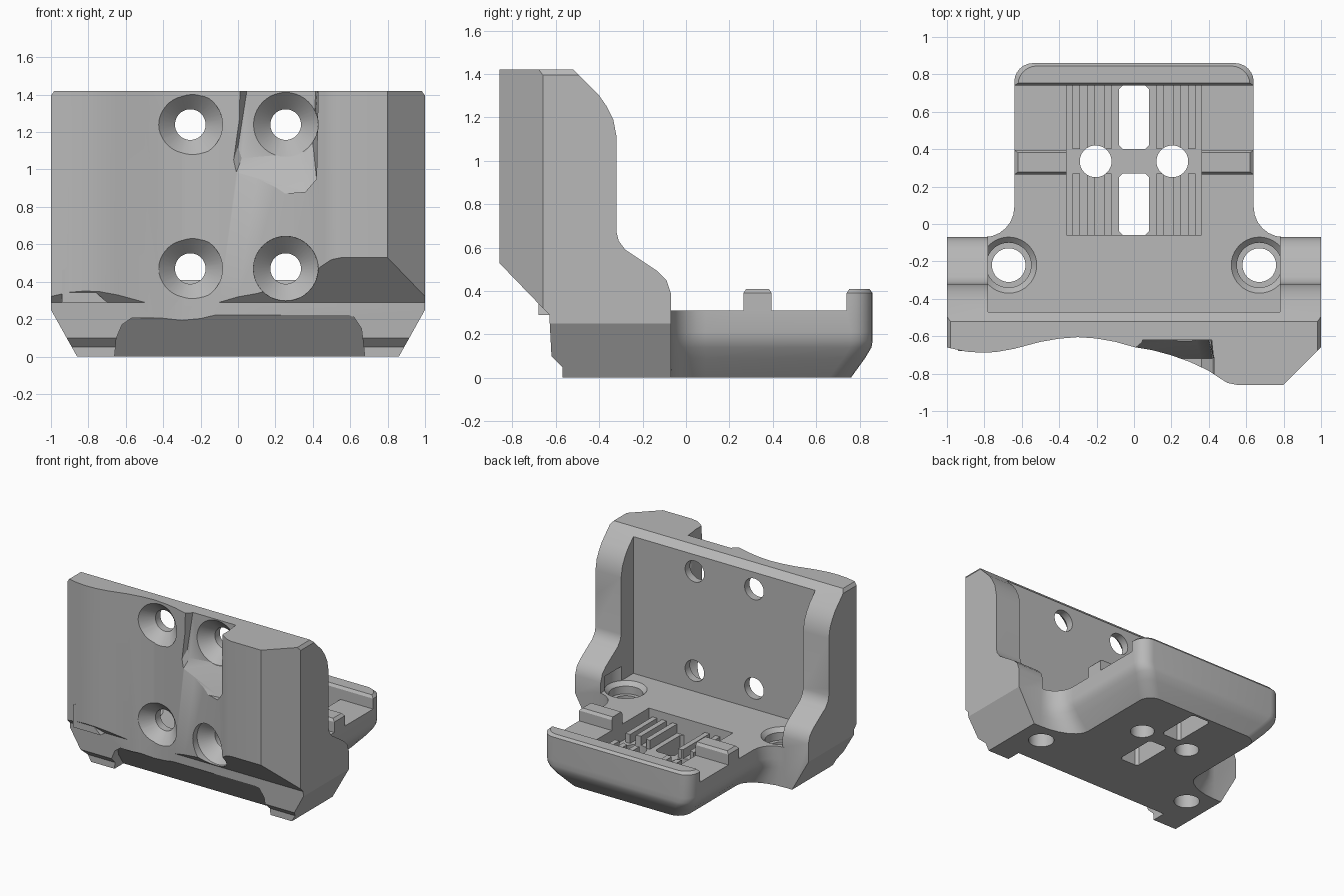
import bpy, bmesh
from math import sin, cos, pi, radians

cube = bpy.data.objects.get("Cube")
if cube:
    bpy.data.objects.remove(cube)

grey = bpy.data.materials.new("matte_grey")
grey.use_nodes = True
grey.diffuse_color = (0.48, 0.48, 0.48, 1)
grey.node_tree.nodes["Principled BSDF"].inputs["Base Color"].default_value = (0.48, 0.48, 0.48, 1)


def loft(name, rings):
    """Closed solid through rings with equal point counts."""
    bm = bmesh.new()
    rows = [[bm.verts.new(p) for p in ring] for ring in rings]
    n = len(rows[0])
    for low, high in zip(rows, rows[1:]):
        for i in range(n):
            j = (i + 1) % n
            bm.faces.new((low[i], low[j], high[j], high[i]))
    bm.faces.new(rows[0])
    bm.faces.new(rows[-1])
    bmesh.ops.recalc_face_normals(bm, faces=bm.faces)
    mesh = bpy.data.meshes.new(name)
    bm.to_mesh(mesh)
    bm.free()
    mesh.materials.append(grey)
    obj = bpy.data.objects.new(name, mesh)
    bpy.context.collection.objects.link(obj)
    return obj


def prism(name, pts, axis, a, b):
    """Extrude a flat outline along one axis from a to b."""
    def place(p, t):
        return {"x": (t, *p), "y": (p[0], t, p[1]), "z": (*p, t)}[axis]
    return loft(name, [[place(p, t) for p in pts] for t in (a, b)])


def box(name, x0, x1, y0, y1, z0, z1):
    return prism(name, [(x0, y0), (x1, y0), (x1, y1), (x0, y1)], "z", z0, z1)


def turned(name, u, v, axis, steps, n=40):
    """Round solid from (position, radius) steps along y or z."""
    rings = []
    for t, r in steps:
        ring = [(u + r * cos(2 * pi * i / n), v + r * sin(2 * pi * i / n)) for i in range(n)]
        rings.append([(p, t, q) if axis == "y" else (p, q, t) for p, q in ring])
    return loft(name, rings)


def combine(target, tool, operation="DIFFERENCE"):
    mod = target.modifiers.new("join", "BOOLEAN")
    mod.operation = operation
    mod.solver = "EXACT"
    mod.object = tool
    bpy.context.view_layer.objects.active = target
    bpy.ops.object.modifier_apply(modifier=mod.name)
    bpy.data.objects.remove(tool)


# Upright body: side profile trimmed by a wavy plan and a chamfered front outline
side = [(-0.9, 1.42), (-0.52, 1.42), (-0.40, 1.30), (-0.365, 1.25), (-0.335, 1.19), (-0.32, 1.11),
        (-0.32, 0.67), (-0.31, 0.63), (-0.28, 0.59), (-0.13, 0.49), (-0.09, 0.45), (-0.07, 0.39),
        (-0.07, 0), (-0.57, 0), (-0.57, 0.05), (-0.62, 0.10), (-0.63, 0.29), (-0.9, 0.57)]
body = prism("bracket", side, "x", -1.1, 1.1)
plan = [(-1, 0.2), (-1, -0.66), (-0.9, -0.682), (-0.82, -0.688), (-0.74, -0.685), (-0.64, -0.667),
        (-0.5, -0.63), (-0.4, -0.613), (-0.3, -0.605), (-0.2, -0.612), (-0.1, -0.63), (0, -0.658),
        (0.1, -0.675), (0.2, -0.702), (0.3, -0.738), (0.4, -0.785), (0.46, -0.825), (0.5, -0.85),
        (0.55, -0.86), (0.8, -0.86), (1, -0.66), (1, 0.2)]
combine(body, prism("plan_trim", plan, "z", -0.2, 1.6), "INTERSECT")
half = [(0.855, -0.01), (1, 0.25), (1, 1.395), (0.975, 1.43)]
front = half + [(-x, z) for x, z in reversed(half)]
combine(body, prism("front_trim", front, "y", -1.2, 0.3), "INTERSECT")

# Small boss on the lower front corner
boss = [(-0.94, 0.29), (-0.70, 0.29), (-0.78, 0.36), (-0.78, 0.47), (-0.83, 0.50), (-0.89, 0.49), (-0.94, 0.46)]
combine(body, prism("boss", boss, "y", -0.68, -0.55), "UNION")


# Rear shelf: rounded tray lofted upward, flared into the body
def shelf_ring(w, back, z, r=0.1):
    right = [(0.80, -0.2), (0.80, -0.07)]
    for i in range(1, 7):
        a = pi / 2 * i / 6
        right.append((0.80 - (0.80 - w) * sin(a), 0.09 - 0.16 * cos(a)))
    for i in range(7):
        a = pi / 2 * i / 6
        right.append((w - r + r * cos(a), back - r + r * sin(a)))
    return [(x, y, z) for x, y in right + [(-x, y) for x, y in reversed(right)]]


shelf = loft("shelf", [shelf_ring(*s) for s in (
    (0.50, 0.76, 0), (0.58, 0.825, 0.09), (0.615, 0.855, 0.14), (0.632, 0.86, 0.17),
    (0.64, 0.86, 0.21), (0.64, 0.86, 0.39), (0.62, 0.845, 0.41))])
# Lowered rails, leaving two posts and the rear lip
for y0, y1 in ((-0.5, 0.265), (0.395, 0.74)):
    notch = [(y0, 0.31), (y1, 0.31), (y1, 0.39), (y1 + 0.02, 0.42), (y1 + 0.02, 0.6),
             (y0 - 0.02, 0.6), (y0 - 0.02, 0.42), (y0, 0.39)]
    combine(shelf, prism("rail_cut", notch, "x", -1, 1))
combine(shelf, box("channel_cut", -0.36, 0.36, -0.06, 0.74, 0.18, 0.6))
# Ribs along the channel
for y0, y1 in ((-0.08, 0.27), (0.4, 0.76)):
    for s in (-1, 1):
        for x in (0.14, 0.23, 0.31):
            combine(shelf, box("rib", s * x - 0.02, s * x + 0.02, y0, y1, 0.1, 0.25), "UNION")
combine(body, shelf, "UNION")

# Rear pocket, open at the top
combine(body, box("pocket_cut", -0.78, 0.78, -0.47, -0.06, 0.31, 1.6))

# Slots and round holes through the shelf
for y0, y1 in ((-0.06, 0.27), (0.4, 0.74)):
    c = 0.02
    slot = [(-0.08, y0 + c), (-0.08 + c, y0), (0.08 - c, y0), (0.08, y0 + c),
            (0.08, y1 - c), (0.08 - c, y1), (-0.08 + c, y1), (-0.08, y1 - c)]
    combine(body, prism("slot_cut", slot, "z", -0.1, 0.35))
for s in (-1, 1):
    combine(body, turned("shelf_hole", s * 0.205, 0.335, "z", [(-0.1, 0.085), (0.5, 0.085)]))
    # Counterbored mounting holes in the pocket floor
    combine(body, turned("mount_hole", s * 0.67, -0.22, "z",
                         [(-0.1, 0.09), (0.22, 0.09), (0.22, 0.12), (0.28, 0.12), (0.31, 0.15), (0.42, 0.15)]))

# Scooped recess at the top of the front face
scoop_deep = [(0.02, 1.06), (0.36, 1.09), (0.40, 1.14), (0.42, 1.5), (0.06, 1.5), (0.0, 1.12)]
scoop_wide = [(-0.06, 0.85), (0.36, 0.88), (0.42, 0.95), (0.43, 1.5), (-0.06, 1.5), (-0.075, 0.90)]
combine(body, loft("scoop_cut", [[(x, y, z) for x, z in pts] for pts, y in
                                 ((scoop_deep, -0.62), (scoop_wide, -0.72), (scoop_wide, -1))]))

# Countersunk holes through the upright wall
for x in (-0.255, 0.255):
    for z in (0.47, 1.24):
        combine(body, turned("wall_hole", x, z, "y", [(-0.3, 0.082), (-0.53, 0.082), (-0.62, 0.172), (-1, 0.175)]))

# Sloping arch under the front edge
arch = [(-0.67, -0.1), (-0.65, 0.10), (-0.62, 0.17), (-0.57, 0.205), (-0.35, 0.205), (-0.17, 0.24),
        (0.55, 0.24), (0.62, 0.21), (0.66, 0.15), (0.69, -0.1)]
under = prism("arch_cut", arch, "y", -0.9, -0.3)
combine(under, prism("arch_slope", [(-1, -0.2), (-0.31, -0.2), (-0.66, 0.267), (-1, 0.267)], "x", -0.9, 0.9), "INTERSECT")
combine(body, under)

# Smooth curved areas, keep machined edges sharp
bpy.ops.object.select_all(action="DESELECT")
body.select_set(True)
bpy.context.view_layer.objects.active = body
bpy.ops.object.shade_smooth_by_angle(angle=radians(28))
